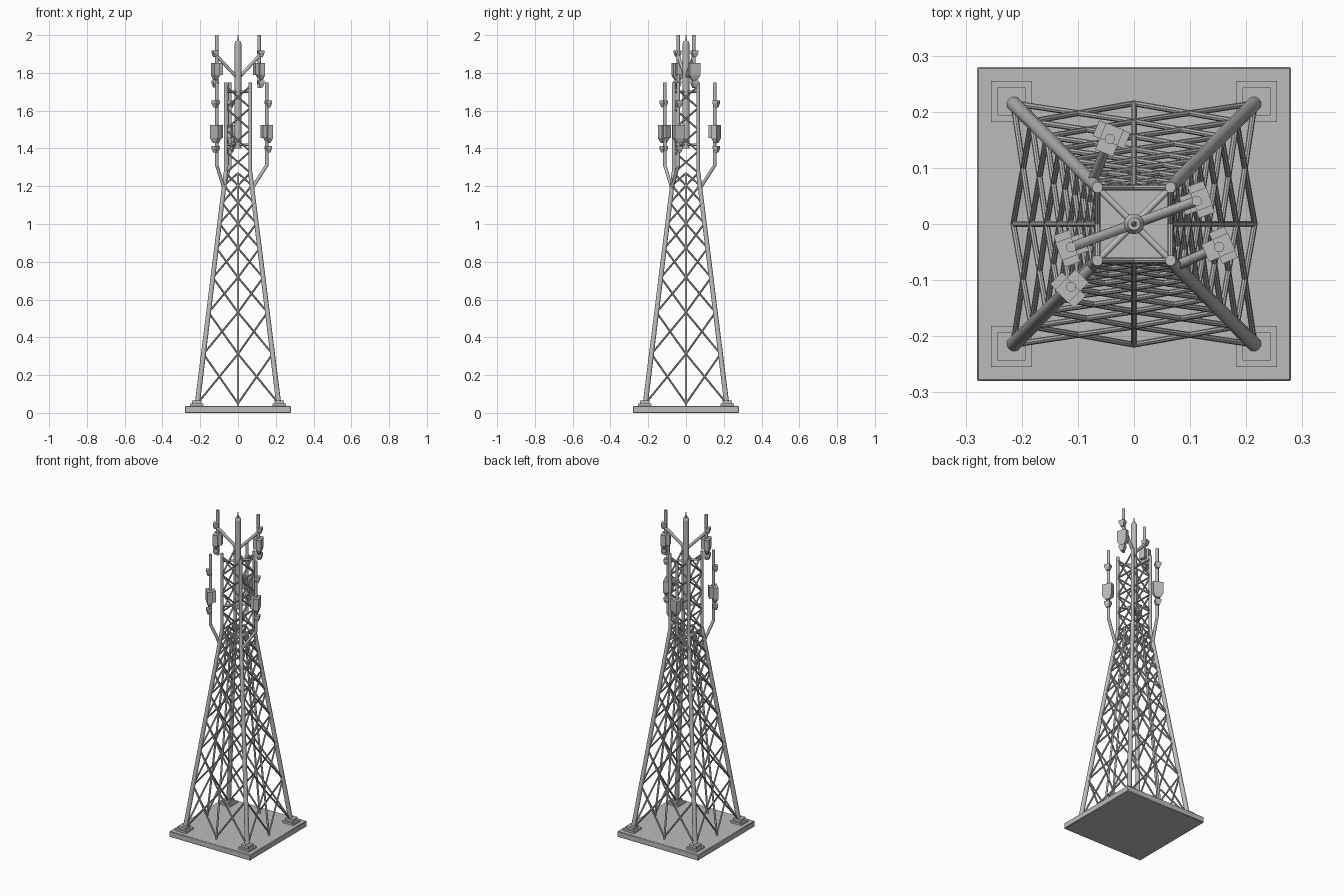
import bpy, bmesh, math
from mathutils import Vector, Matrix

cube = bpy.data.objects.get("Cube")
if cube:
    bpy.data.objects.remove(cube, do_unlink=True)

steel = bpy.data.materials.new("grey steel")
steel.use_nodes = True
steel.diffuse_color = (0.5, 0.5, 0.5, 1)
steel.node_tree.nodes["Principled BSDF"].inputs["Base Color"].default_value = (0.5, 0.5, 0.5, 1)


def finish(bm, name):
    mesh = bpy.data.meshes.new(name)
    bm.to_mesh(mesh)
    bm.free()
    mesh.materials.append(steel)
    obj = bpy.data.objects.new(name, mesh)
    bpy.context.collection.objects.link(obj)
    bpy.ops.object.select_all(action='DESELECT')
    obj.select_set(True)
    bpy.context.view_layer.objects.active = obj
    bpy.ops.object.shade_smooth_by_angle(angle=math.radians(40))
    return obj


def tube(bm, a, b, r, r2=None, sides=10):
    a, b = Vector(a), Vector(b)
    d = b - a
    m = Matrix.Translation((a + b) / 2) @ d.to_track_quat('Z', 'Y').to_matrix().to_4x4()
    bmesh.ops.create_cone(bm, cap_ends=True, segments=sides, radius1=r,
                          radius2=r if r2 is None else r2, depth=d.length, matrix=m)


def ball(bm, p, r):
    bmesh.ops.create_uvsphere(bm, u_segments=12, v_segments=8, radius=r,
                              matrix=Matrix.Translation(p))


def box(bm, size, centre, frame=Matrix(), taper=1.0):
    """Box whose underside can be narrowed by taper."""
    new = bmesh.ops.create_cube(bm, size=1)["verts"]
    for v in new:
        k = taper if v.co.z < 0 else 1
        v.co = Vector((v.co.x * size[0] * k, v.co.y * size[1] * k, v.co.z * size[2]))
        v.co = frame @ (v.co + Vector(centre))


CORNERS = [(1, 1), (-1, 1), (-1, -1), (1, -1)]
FOOT, BEND, TOP = 0.05, 1.27, 1.75
WIDE, NARROW = 0.215, 0.065


def half_width(z):
    t = min(max((z - FOOT) / (BEND - FOOT), 0), 1)
    return WIDE + (NARROW - WIDE) * t


def on_face(side, u, z):
    """Point on a tower face: u runs from -1 at one leg to 1 at the other."""
    w = half_width(z)
    return Matrix.Rotation(side * math.pi / 2, 3, 'Z') @ Vector((u * w, -w, z))


# Concrete slab
bm = bmesh.new()
box(bm, (0.56, 0.56, 0.036), (0, 0, 0.018))
bmesh.ops.bevel(bm, geom=bm.edges[:], offset=0.003, segments=1, affect='EDGES')
finish(bm, "base_slab")

# Stepped footings
bm = bmesh.new()
for sx, sy in CORNERS:
    box(bm, (0.073, 0.073, 0.014), (sx * 0.218, sy * 0.218, 0.042))
    box(bm, (0.05, 0.05, 0.03), (sx * 0.218, sy * 0.218, 0.05))
finish(bm, "leg_footings")

# Main legs, bent where the narrow section starts
bm = bmesh.new()
for sx, sy in CORNERS:
    bend = (sx * NARROW, sy * NARROW, BEND)
    tube(bm, (sx * WIDE, sy * WIDE, FOOT), bend, 0.0135, 0.0115, 14)
    tube(bm, bend, (sx * NARROW, sy * NARROW, TOP), 0.0095, sides=14)
    ball(bm, bend, 0.0115)
finish(bm, "tower_legs")

# Lower lattice: a centre post per face with crosses either side
levels = [FOOT]
step = 0.262
for i in range(8):
    levels.append(min(levels[-1] + step, BEND))
    step *= 0.84
levels[-1] = BEND
bm = bmesh.new()
for side in range(4):
    tube(bm, on_face(side, 0, 0.03), on_face(side, 0, BEND), 0.0058)
    for lo, hi in zip(levels, levels[1:]):
        for u in (-1, 1):
            tube(bm, on_face(side, u, lo), on_face(side, 0, hi), 0.0052, sides=8)
            tube(bm, on_face(side, 0, lo), on_face(side, u, hi), 0.0052, sides=8)
finish(bm, "lower_lattice")

# Upper lattice: single crosses on each face
bm = bmesh.new()
panels = 4
for side in range(4):
    for i in range(panels):
        lo = BEND + (TOP - 0.02 - BEND) * i / panels
        hi = BEND + (TOP - 0.02 - BEND) * (i + 1) / panels
        tube(bm, on_face(side, -1, lo), on_face(side, 1, hi), 0.005, sides=8)
        tube(bm, on_face(side, 1, lo), on_face(side, -1, hi), 0.005, sides=8)
finish(bm, "upper_lattice")

# Central pole with stepped tip
bm = bmesh.new()
for z0, z1, r0, r1 in [(1.4, 1.955, 0.018, 0.018), (1.955, 1.97, 0.018, 0.011),
                       (1.97, 1.98, 0.006, 0.006), (1.98, 2.0, 0.004, 0.002)]:
    tube(bm, (0, 0, z0), (0, 0, z1), r0, r1, 20)
finish(bm, "central_pole")

# Struts holding the pole to the legs
bm = bmesh.new()
for sx, sy in CORNERS:
    for z in (1.42, 1.7):
        tube(bm, (sx * NARROW, sy * NARROW, z), (0, 0, z), 0.006)
finish(bm, "pole_struts")


def antenna(name, pos, root, bottom, top, join, box_z, box_h, clamps):
    """Mast on a slanted arm, carrying a panel box and two clamps."""
    x, y = pos
    out = Vector((x - root[0], y - root[1]))
    frame = Matrix.Translation((x, y, 0)) @ Matrix.Rotation(math.atan2(out.y, out.x), 4, 'Z')
    bm = bmesh.new()
    tube(bm, root, (x, y, join), 0.009, sides=12)
    tube(bm, (x, y, bottom), (x, y, top), 0.009, sides=12)
    ball(bm, (x, y, join), 0.009)
    finish(bm, name + "_mast")
    # Panel box with tapered underside and a narrower rear housing
    bm = bmesh.new()
    box(bm, (0.03, 0.06, box_h), (0.008, 0, box_z), frame)
    box(bm, (0.03, 0.06, 0.026), (0.008, 0, box_z - box_h / 2 - 0.013), frame, 0.5)
    box(bm, (0.025, 0.034, box_h), (-0.015, 0, box_z), frame)
    finish(bm, name + "_panel")
    # Clamps
    bm = bmesh.new()
    for z in clamps:
        box(bm, (0.03, 0.034, 0.014), (0.009, 0, z + 0.007), frame)
        box(bm, (0.03, 0.034, 0.022), (0.009, 0, z - 0.011), frame, 0.55)
    finish(bm, name + "_clamps")


# Three antennas on the legs
leg = half_width(1.19)
for name, pos, (sx, sy) in [("back_antenna", (-0.043, 0.152), (-1, 1)),
                            ("left_antenna", (0.152, -0.041), (1, -1)),
                            ("front_antenna", (-0.112, -0.112), (-1, -1))]:
    antenna(name, pos, (sx * leg, sy * leg, 1.19), 1.31, TOP, 1.31,
            1.49, 0.07, (1.64, 1.4))

# Two antennas on the central pole
for name, s in [("upper_left_antenna", 1), ("upper_right_antenna", -1)]:
    antenna(name, (s * 0.112, s * 0.041), (0, 0, 1.77), 1.72, 2.0, 1.89,
            1.82, 0.065, (1.905, 1.745))
